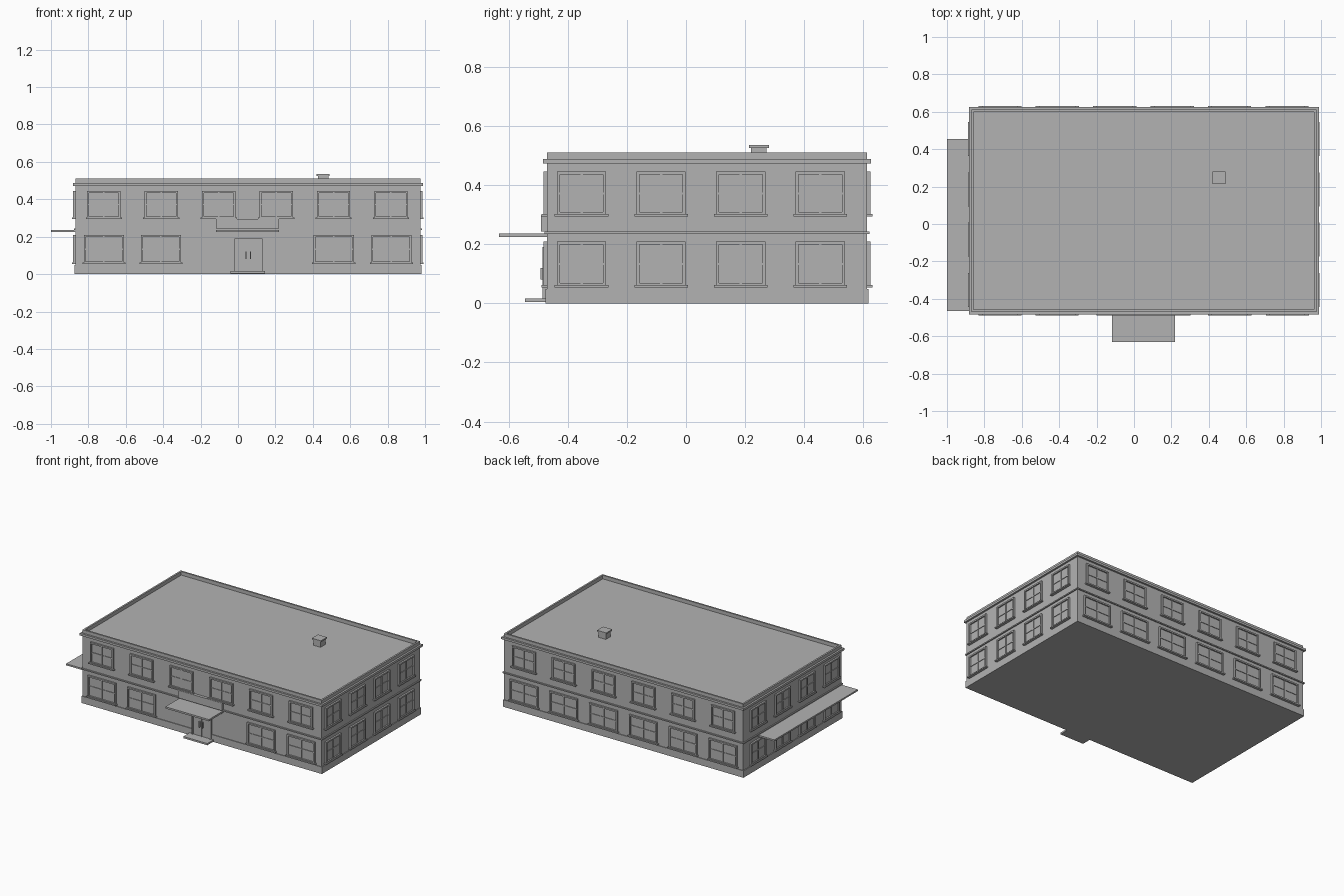
import bpy

cube = bpy.data.objects.get("Cube")
if cube:
    bpy.data.objects.remove(cube, do_unlink=True)

grey = bpy.data.materials.new("plain grey")
grey.use_nodes = True
grey.diffuse_color = (0.45, 0.45, 0.45, 1)
grey.node_tree.nodes["Principled BSDF"].inputs["Base Color"].default_value = (0.45, 0.45, 0.45, 1)

X0, X1, Y0, Y1 = -0.87, 0.975, -0.47, 0.612
FACES = [(0, 3, 2, 1), (4, 5, 6, 7), (0, 1, 5, 4),
         (1, 2, 6, 5), (2, 3, 7, 6), (3, 0, 4, 7)]


def boxes(name, specs):
    """One object made of boxes given as (x0, x1, y0, y1, z0, z1)."""
    verts, faces = [], []
    for x0, x1, y0, y1, z0, z1 in specs:
        n = len(verts)
        verts += [(x, y, z) for z in (z0, z1)
                  for x, y in ((x0, y0), (x1, y0), (x1, y1), (x0, y1))]
        faces += [tuple(n + i for i in f) for f in FACES]
    mesh = bpy.data.meshes.new(name)
    mesh.from_pydata(verts, [], faces)
    mesh.materials.append(grey)
    obj = bpy.data.objects.new(name, mesh)
    bpy.context.collection.objects.link(obj)
    return obj


def ring(name, out, inn, z0, z1):
    """Rectangular band around the walls."""
    a, b, c, d = X0 - out, X1 + out, Y0 - out, Y1 + out
    t = out + inn
    return boxes(name, [(a, b, c, c + t, z0, z1), (a, b, d - t, d, z0, z1),
                        (a, a + t, c + t, d - t, z0, z1),
                        (b - t, b, c + t, d - t, z0, z1)])


def on_wall(side, a0, a1, d0, d1, z0, z1):
    """Box on a wall: span a0..a1 along it, d0..d1 outward."""
    if side == "front":
        return (a0, a1, Y0 - d1, Y0 - d0, z0, z1)
    if side == "back":
        return (a0, a1, Y1 + d0, Y1 + d1, z0, z1)
    if side == "right":
        return (X1 + d0, X1 + d1, a0, a1, z0, z1)
    return (X0 - d1, X0 - d0, a0, a1, z0, z1)


def window(side, floor, centre, width, z0, z1):
    a, b, t = centre - width / 2, centre + width / 2, 0.01
    mid = (z0 + z1) / 2
    parts = [(a, a + t, 0, 0.012, z0, z1), (b - t, b, 0, 0.012, z0, z1),
             (a + t, b - t, 0, 0.012, z1 - t, z1),
             (a + t, b - t, 0, 0.012, z0, z0 + t),
             (centre - 0.004, centre + 0.004, 0, 0.008, z0 + t, z1 - t),
             (a + t, b - t, 0, 0.007, mid - 0.003, mid + 0.003),
             (a + t, b - t, 0, 0.003, z0 + t, z1 - t),
             (a - 0.008, b + 0.008, 0, 0.018, z0 - 0.004, z0 + 0.004)]
    boxes(f"{side}_{floor}_window", [on_wall(side, *p) for p in parts])


# Main block, plinth and bands
boxes("walls", [(X0, X1, Y0, Y1, 0, 0.485)])
ring("plinth", 0.005, 0.005, 0, 0.048)
ring("floor_band", 0.008, 0.004, 0.235, 0.243)
ring("cornice", 0.013, 0.004, 0.472, 0.487)
ring("parapet", 0.0, 0.012, 0.484, 0.51)

# Windows on both storeys
LOWER, UPPER = (0.058, 0.208), (0.298, 0.445)
for i in range(6):
    x = -0.717 + i * 0.307
    window("front", "upper", x, 0.178, *UPPER)
    window("back", "upper", x, 0.178, *UPPER)
    window("back", "lower", x, 0.215, *LOWER)
for x in (-0.717, -0.412, 0.512, 0.82):
    window("front", "lower", x, 0.215, *LOWER)
for side in ("left", "right"):
    for i in range(4):
        y = -0.353 + i * 0.269
        window(side, "upper", y, 0.166, *UPPER)
        window(side, "lower", y, 0.166, *LOWER)

# Entrance: doors, step, canopy and fascia panel
boxes("entrance_door", [on_wall("front", *p) for p in (
    (-0.02, 0.13, 0, 0.008, 0.015, 0.19), (-0.02, -0.01, 0, 0.015, 0.015, 0.19),
    (0.12, 0.13, 0, 0.015, 0.015, 0.19), (-0.01, 0.12, 0, 0.015, 0.18, 0.19),
    (0.052, 0.058, 0, 0.013, 0.015, 0.18))])
boxes("door_handles", [on_wall("front", x, x + 0.005, 0, 0.022, 0.08, 0.12)
                       for x in (0.04, 0.065)])
boxes("front_step", [on_wall("front", -0.04, 0.145, 0, 0.075, 0.004, 0.016)])
boxes("front_canopy", [on_wall("front", -0.118, 0.218, 0, 0.162, 0.224, 0.236)])
boxes("fascia_panel", [on_wall("front", -0.118, 0.218, 0, 0.02, 0.243, 0.296)])

# Long canopy on the short side and the roof vent
boxes("side_canopy", [on_wall("left", -0.465, 0.455, 0, 0.13, 0.225, 0.236)])
boxes("roof_vent", [(0.427, 0.483, 0.22, 0.273, 0.48, 0.525),
                    (0.42, 0.49, 0.213, 0.28, 0.525, 0.535)])
